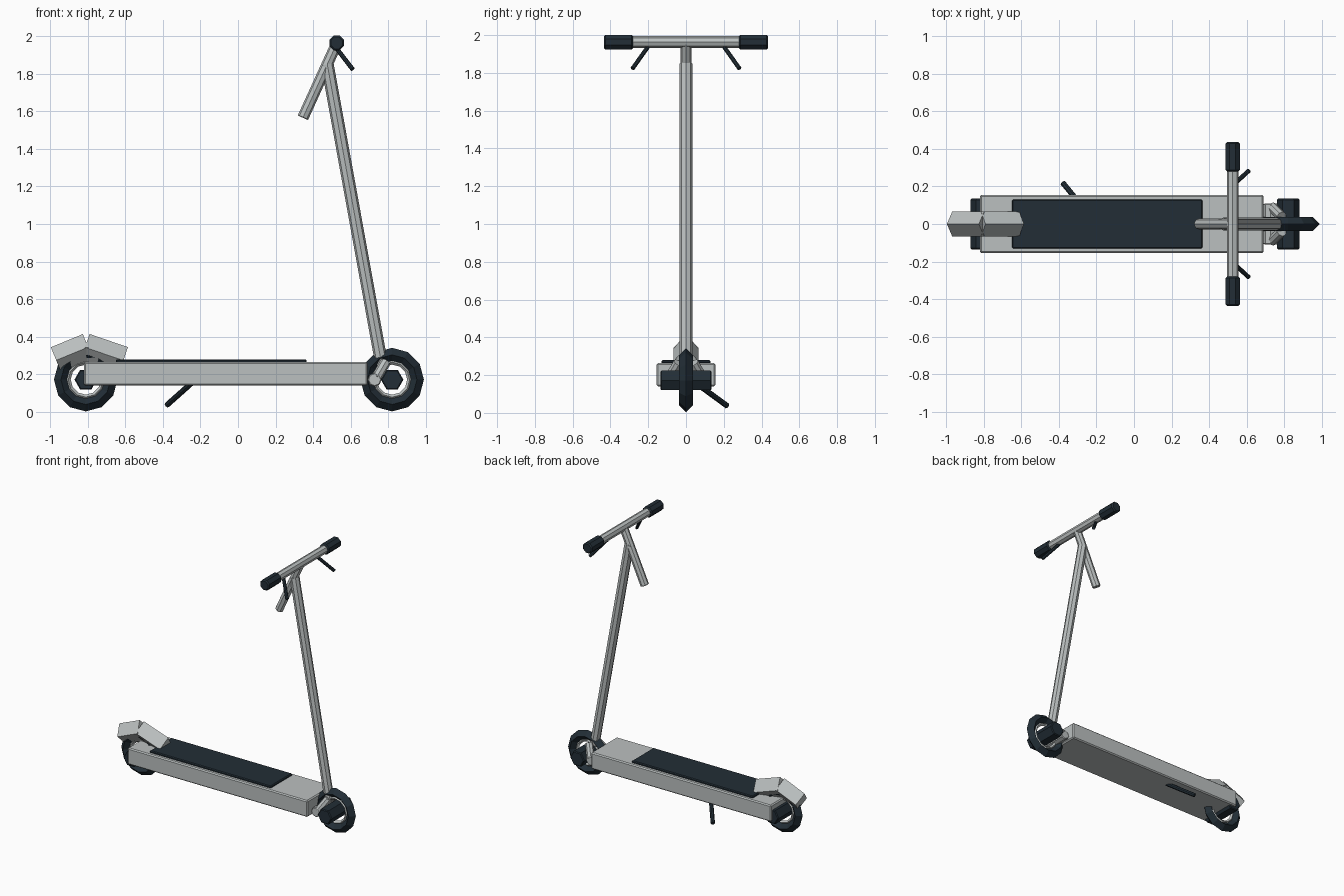
import bpy, math
from mathutils import Vector, Matrix

cube = bpy.data.objects.get("Cube")
if cube:
    bpy.data.objects.remove(cube, do_unlink=True)


def material(name, rgb):
    m = bpy.data.materials.new(name)
    m.use_nodes = True
    m.diffuse_color = (*rgb, 1)
    m.node_tree.nodes["Principled BSDF"].inputs["Base Color"].default_value = (*rgb, 1)
    return m


GREY = material("light grey metal", (0.5, 0.53, 0.53))
DARK = material("dark rubber", (0.016, 0.027, 0.037))


def finish(ob, name, mat, bevel=0):
    ob.name = name
    ob.data.materials.append(mat)
    if bevel:
        mod = ob.modifiers.new("bevel", "BEVEL")
        mod.width = bevel
        mod.segments = 1
        mod.limit_method = "ANGLE"
        mod.angle_limit = math.radians(60)
    return ob


def box(name, lo, hi, mat, bevel=0):
    lo, hi = Vector(lo), Vector(hi)
    bpy.ops.mesh.primitive_cube_add(size=1, location=(lo + hi) / 2)
    ob = bpy.context.object
    ob.data.transform(Matrix.Diagonal((*(hi - lo), 1)))
    return finish(ob, name, mat, bevel)


def rod(name, a, b, radius, mat, sides=8, bevel=0, turn=0.0, width=1.0):
    """Prism from a to b; width scales the section sideways along y."""
    a, b = Vector(a), Vector(b)
    axis = (b - a).normalized()
    side = Vector((1, 0, 0)) if abs(axis.y) > 0.9 else Vector((0, 1, 0))
    side = (side - axis * side.dot(axis)).normalized()
    frame = Matrix((side, axis.cross(side), axis)).transposed().to_4x4()
    bpy.ops.mesh.primitive_cylinder_add(vertices=sides, radius=radius, depth=(b - a).length)
    ob = bpy.context.object
    ob.data.transform(Matrix.Rotation(turn, 4, "Z"))
    ob.data.transform(Matrix.Diagonal((width, 1, 1, 1)))
    ob.matrix_world = Matrix.Translation((a + b) / 2) @ frame
    return finish(ob, name, mat, bevel)


def ring(name, centre, major, minor, mat):
    bpy.ops.mesh.primitive_torus_add(
        location=centre, rotation=(math.pi / 2, 0, 0), major_radius=major,
        minor_radius=minor, major_segments=12, minor_segments=4)
    return finish(bpy.context.object, name, mat)


# Deck and grip mat
box("deck", (-0.82, -0.155, 0.14), (0.69, 0.155, 0.265), GREY, 0.008)
box("deck_mat", (-0.65, -0.13, 0.26), (0.365, 0.13, 0.28), DARK, 0.006)

# Wheels: tyre, rim and hexagonal axle
for label, x in (("rear", -0.81), ("front", 0.82)):
    ring(label + "_tyre", (x, 0, 0.172), 0.132, 0.037, DARK)
    ring(label + "_rim", (x, 0, 0.172), 0.093, 0.013, GREY)
    rod(label + "_axle", (x, -0.135, 0.172), (x, 0.135, 0.172), 0.06, DARK, 6, 0.006, math.pi / 2)

# Rear mudguard: two diamond prisms meeting over the wheel
rod("mudguard_back", (-0.967, 0, 0.275), (-0.797, 0, 0.345), 0.075, GREY, 4, width=0.88)
rod("mudguard_front", (-0.814, 0, 0.344), (-0.61, 0, 0.274), 0.075, GREY, 4, width=0.88)

# Front neck, fork and steering column
rod("neck_bar", (0.727, -0.11, 0.172), (0.727, 0.11, 0.172), 0.037, GREY, 8, 0.005)
rod("steering_column", (0.765, 0, 0.25), (0.475, 0, 1.85), 0.034, GREY)
rod("handle_stem", (0.345, 0, 1.565), (0.525, 0, 1.96), 0.03, GREY, bevel=0.004)

# Handlebar
rod("handlebar", (0.525, -0.4, 1.963), (0.525, 0.4, 1.963), 0.031, GREY)

# Paired parts
for label, s in (("left", 1), ("right", -1)):
    rod(label + "_fork", (0.785, 0.04 * s, 0.265), (0.735, 0.09 * s, 0.18), 0.028, GREY)
    rod(label + "_grip", (0.525, 0.28 * s, 1.963), (0.525, 0.435 * s, 1.963), 0.042, DARK,
        8, 0.008, math.pi / 8)
    rod(label + "_brake_lever", (0.52, 0.2 * s, 1.94), (0.61, 0.283 * s, 1.823), 0.012, DARK)

# Kickstand
rod("kickstand", (-0.24, 0.05, 0.16), (-0.378, 0.218, 0.037), 0.015, DARK)
